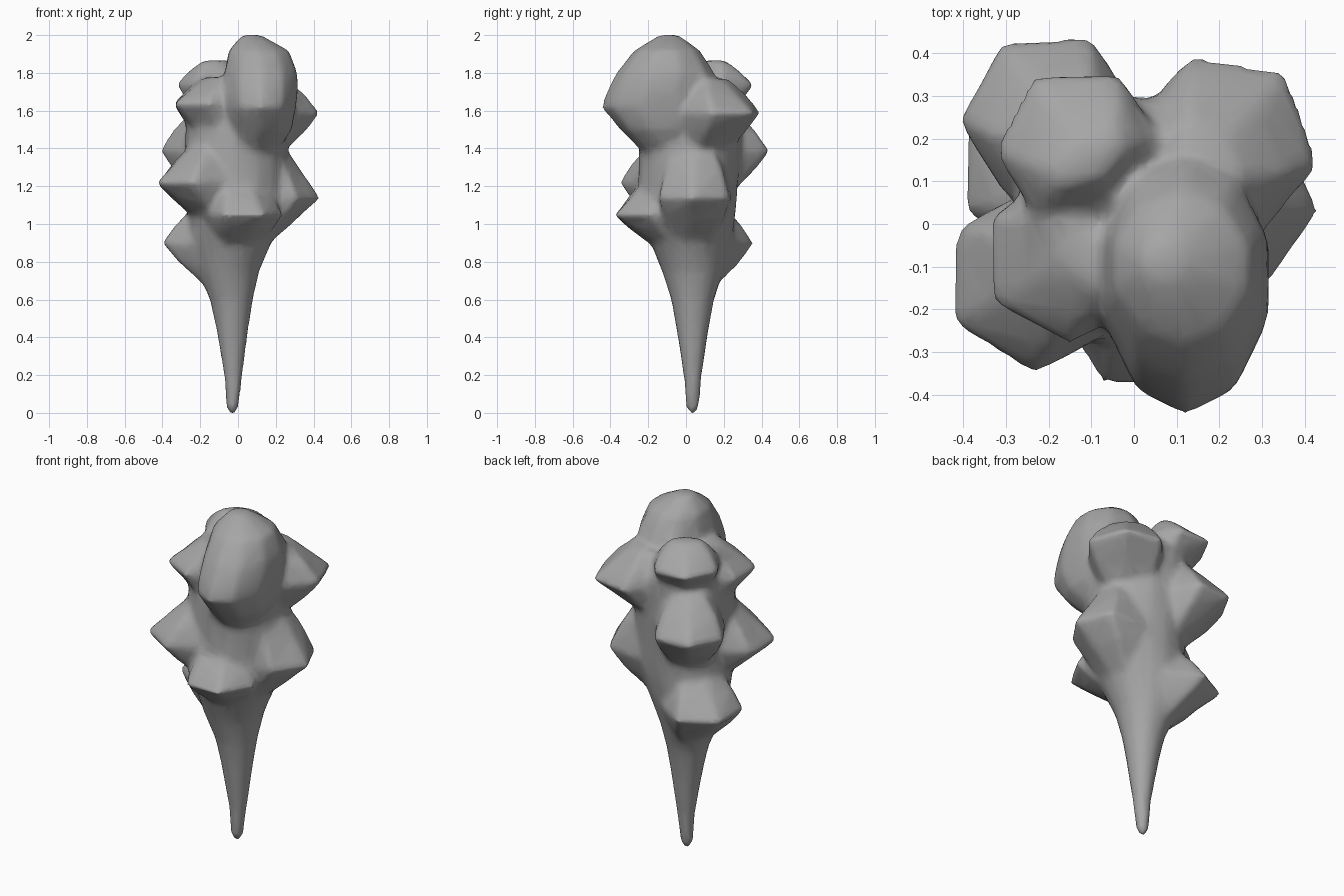
import bpy
import bmesh
from math import cos, sin, tau, radians
from mathutils import Matrix, Vector

old = bpy.data.objects.get("Cube")
if old:
    bpy.data.objects.remove(old)

stone = bpy.data.materials.new("grey stone")
stone.use_nodes = True
GREY = (0.38, 0.38, 0.38, 1)
stone.diffuse_color = GREY
stone.node_tree.nodes["Principled BSDF"].inputs["Base Color"].default_value = GREY

bm = bmesh.new()


def loft(rings, sides, angle=0):
    """Closed stack of rings (x, y, z, radius, sideways scale), turned to angle."""
    turn = Matrix.Rotation(radians(angle), 3, 'Z')
    loops = []
    for x, y, z, r, wide in rings:
        loops.append([bm.verts.new(Vector((x, y, z)) + turn @ Vector(
            (r * cos(tau * i / sides), r * wide * sin(tau * i / sides), 0)))
            for i in range(sides)])
    for a, b in zip(loops, loops[1:]):
        for i in range(sides):
            j = (i + 1) % sides
            bm.faces.new((a[i], a[j], b[j], b[i]))
    bm.faces.new(reversed(loops[0]))
    bm.faces.new(loops[-1])


def knob(x, y, z, r, up, down, angle):
    """Six-sided wedge: pointed rim, top and underside sloping back to the stem."""
    inward = -Vector((x, y)).normalized() * r
    # height, radius, sideways scale, shift towards the stem
    profile = [(-1, .25, 2.2, .45), (-.5, .6, 1.45, .15), (0, 1.07, 1, 0),
               (.55, .6, 1.4, .08), (1, .25, 2, .2)]
    loft([(x + inward.x * s, y + inward.y * s,
           z + h * (up if h > 0 else down), r * w, wide)
          for h, w, wide, s in profile], 6, angle)


# Tapered stem with a full upper core
stem = [(-.03, .035, -.01, .014), (-.03, .035, .03, .036), (-.025, .035, .2, .05),
        (-.03, .035, .45, .087), (-.035, .035, .6, .115), (-.05, .035, .75, .163),
        (-.03, .02, .95, .228), (-.01, .01, 1.07, .256), (0, .01, 1.2, .265),
        (-.01, .02, 1.45, .272), (-.01, .04, 1.65, .262), (-.01, .06, 1.75, .16)]
loft([ring + (1,) for ring in stem], 16)

# Knobs around the stem, from low to high
knob(-.20, .135, .90, .213, .20, .21, 148)
knob(.03, -.19, 1.05, .20, .20, .17, -60)
knob(.22, .05, 1.14, .205, .30, .23, -5)
knob(-.23, -.13, 1.22, .213, .20, .20, 208)
knob(-.20, .25, 1.39, .203, .20, .22, 122)
knob(.21, .18, 1.59, .217, .18, .22, 50)
knob(-.16, -.08, 1.64, .195, .14, .26, 212)
knob(-.13, .18, 1.74, .19, .13, .20, 122)

# Large rounded crown leaning to the front
loft([(.08, -.08, 1.38, .15, .85), (.12, -.13, 1.5, .22, .78),
      (.12, -.15, 1.62, .3, .65), (.122, -.13, 1.7, .295, .69),
      (.122, -.11, 1.8, .265, .76), (.11, -.1, 1.92, .18, .93),
      (.07, -.09, 2.005, .05, 1)], 10, -90)

bmesh.ops.recalc_face_normals(bm, faces=bm.faces)
mesh = bpy.data.meshes.new("knobbly_spike")
bm.to_mesh(mesh)
bm.free()
spike = bpy.data.objects.new("knobbly_spike", mesh)
bpy.context.collection.objects.link(spike)

# Fuse the parts into one skin and soften the valleys
fuse = spike.modifiers.new("fuse", 'REMESH')
fuse.mode = 'VOXEL'
fuse.voxel_size = .015
soften = spike.modifiers.new("soften", 'SMOOTH')
soften.factor = .5
soften.iterations = 20
thin = spike.modifiers.new("thin", 'DECIMATE')
thin.ratio = .12
graph = bpy.context.evaluated_depsgraph_get()
skin = bpy.data.meshes.new_from_object(spike.evaluated_get(graph))
spike.modifiers.clear()
spike.data = skin

# Rest the tip on the ground
low = min(v.co.z for v in skin.vertices)
skin.transform(Matrix.Translation((0, 0, -low)))
skin.materials.clear()
skin.materials.append(stone)
for face in skin.polygons:
    face.use_smooth = True
    face.material_index = 0
